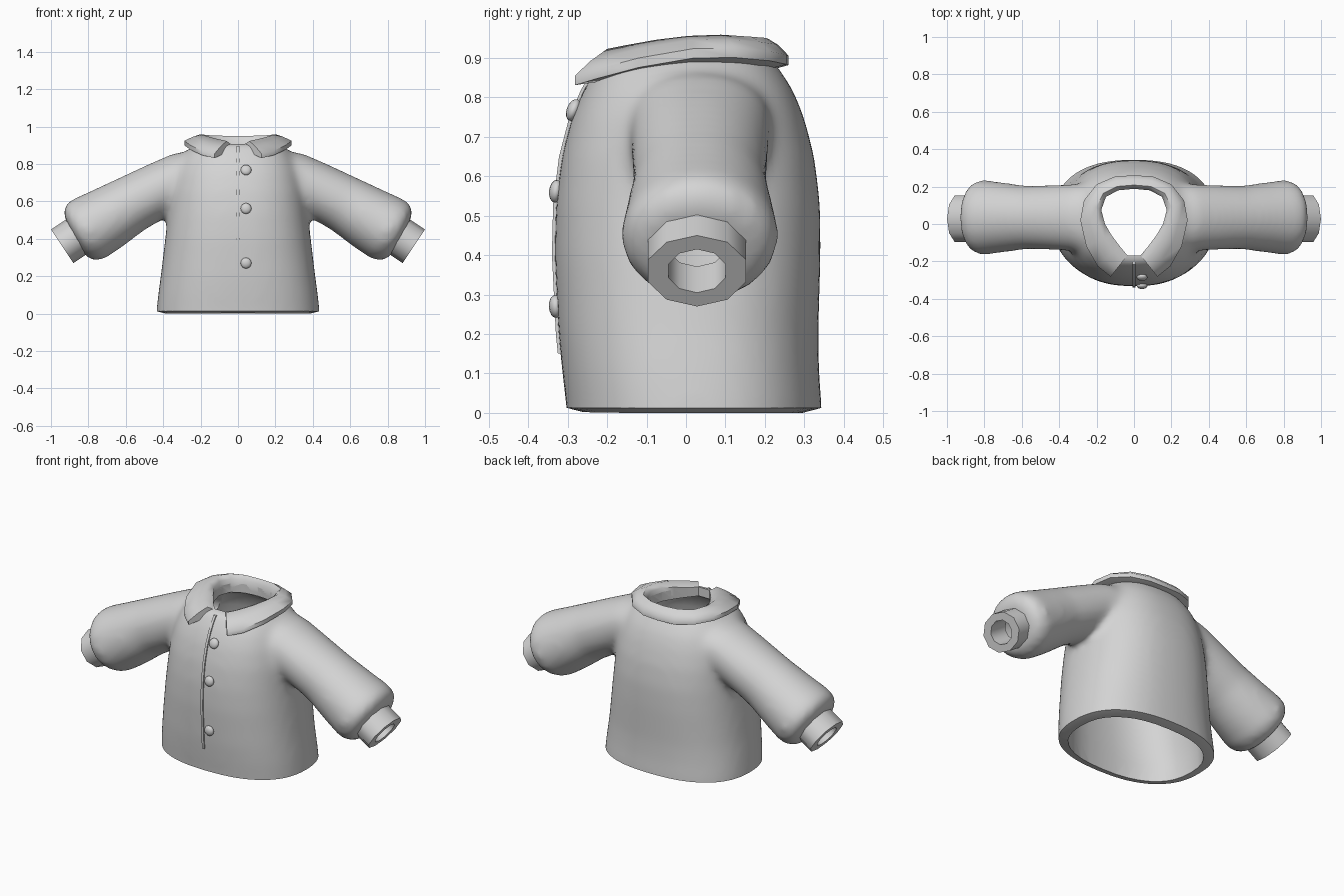
import bpy, bmesh, math
from mathutils import Vector

if "Cube" in bpy.data.objects:
    bpy.data.objects.remove(bpy.data.objects["Cube"])

grey = bpy.data.materials.new("grey cloth")
grey.diffuse_color = (0.66, 0.66, 0.66, 1)
grey.use_nodes = True
grey.node_tree.nodes["Principled BSDF"].inputs["Base Color"].default_value = grey.diffuse_color


def loft(name, rings):
    """Closed solid skinned over a list of point rings."""
    bm = bmesh.new()
    vs = [[bm.verts.new(p) for p in r] for r in rings]
    n = len(vs[0])
    for a, b in zip(vs, vs[1:]):
        for i in range(n):
            j = (i + 1) % n
            bm.faces.new((a[i], a[j], b[j], b[i]))
    bm.faces.new(vs[0])
    bm.faces.new(vs[-1])
    bmesh.ops.recalc_face_normals(bm, faces=bm.faces)
    me = bpy.data.meshes.new(name)
    bm.to_mesh(me)
    bm.free()
    ob = bpy.data.objects.new(name, me)
    bpy.context.collection.objects.link(ob)
    me.materials.append(grey)
    return ob


def select(ob):
    bpy.ops.object.select_all(action='DESELECT')
    ob.select_set(True)
    bpy.context.view_layer.objects.active = ob


def apply(ob, kind, **settings):
    m = ob.modifiers.new(kind, kind)
    for k, v in settings.items():
        setattr(m, k, v)
    select(ob)
    bpy.ops.object.modifier_apply(modifier=m.name)


def combine(ob, other, op):
    apply(ob, 'BOOLEAN', operation=op, object=other, solver='EXACT')
    bpy.data.objects.remove(other, do_unlink=True)


def smooth(ob, degrees):
    select(ob)
    bpy.ops.object.shade_smooth_by_angle(angle=math.radians(degrees))


def body_ring(z, hx, yf, yb, n=36, power=2.4):
    """Rounded-box outline: half width, front y and back y."""
    pts = []
    for i in range(n):
        t = math.tau * i / n
        c, s = math.cos(t), math.sin(t)
        x = math.copysign(abs(c) ** (2 / power), c) * hx
        y = math.copysign(abs(s) ** (2 / power), s) * (yb - yf) / 2
        pts.append(Vector((x, y + (yf + yb) / 2, z)))
    return pts


def arm_ring(side, x, z, r, ry, axis, n=20, y=.035):
    """Ring across a sleeve whose axis (x, z) slopes down and outward."""
    d = Vector(axis).normalized()
    up = Vector((-d.y, d.x))
    pts = []
    for i in range(n):
        t = math.tau * (i + 0.5) / n
        k = r * math.sin(t)
        pts.append(Vector((side * (x + up.x * k), y + ry * math.cos(t), z + up.y * k)))
    return pts


# Body outline: height, half width, front, back
BODY = [(-0.1, .437, -.295, .345), (0.01, .437, -.303, .345), (.1, .428, -.314, .338),
        (.2, .414, -.324, .336), (.4, .390, -.334, .342), (.53, .374, -.331, .341),
        (.65, .360, -.316, .326), (.75, .338, -.290, .300), (.82, .31, -.260, .272),
        (.87, .275, -.230, .238), (.91, .22, -.2, .212)]
# Sleeve outline: x, z, radius in the front plane, radius in y
SLEEVE = [(.12, .80, .09, .16), (.28, .737, .138, .182), (.43, .658, .150, .176),
          (.573, .584, .157, .171), (.70, .507, .173, .188), (.804, .449, .183, .203),
          (.85, .43, .168, .192), (.873, .412, .128, .142)]
SLOPE, CUFF_SLOPE = (.88, -.48), (.83, -.55)

# Collar lines, right half from front to back: neck edge and outer edge
NECK = [(.035, -.168, .912), (.075, -.12, .922), (.12, -.06, .935), (.155, 0, .945),
        (.175, .075, .948), (.15, .145, .943), (.085, .18, .940), (0, .188, .938)]
EDGE = [(.125, -.282, .855), (.195, -.225, .872), (.255, -.12, .90), (.287, .02, .924),
        (.268, .125, .925), (.20, .212, .917), (.10, .255, .908), (0, .26, .906)]

# Jacket: outer body and sleeves blended together
jacket = loft("jacket", [body_ring(*r) for r in BODY])
for s in (-1, 1):
    combine(jacket, loft("sleeve", [arm_ring(s, *r, SLOPE) for r in SLEEVE]), 'UNION')
apply(jacket, 'REMESH', mode='VOXEL', voxel_size=0.018)
apply(jacket, 'SMOOTH', factor=0.5, iterations=22)

# Hollow out the body, then the neck hole and sleeves, keeping an even wall
t = 0.05
inner = [body_ring(z, hx - t, yf + t, yb - t) for z, hx, yf, yb in BODY[1:9]]
inner[0] = body_ring(-.2, .387, -.253, .295)
inner.append(body_ring(.855, .205, -.175, .19))
combine(jacket, loft("body_cutter", inner), 'DIFFERENCE')
neck = [(x, y) for x, y, _ in NECK] + [(-x, y) for x, y, _ in NECK[-2::-1]]
combine(jacket, loft("neck_cutter", [[Vector((x, y, z)) for x, y in neck] for z in (.76, 1.05)]),
        'DIFFERENCE')
for s in (-1, 1):
    hole = [(x, z, max(r - .045, .06), max(ry - .045, .06)) for x, z, r, ry in SLEEVE[:6]]
    hole += [(.845, .421, .08, .085), (.93, .366, .08, .085)]
    combine(jacket, loft("sleeve_cutter", [arm_ring(s, *r, SLOPE) for r in hole]), 'DIFFERENCE')

# Trim the hem to a face that rises slightly toward the outside
hem = [body_ring(-.5, .487, -.353, .395), body_ring(.026, .487, -.353, .395),
       body_ring(0, .387, -.253, .295)]
combine(jacket, loft("hem_cutter", hem), 'DIFFERENCE')
smooth(jacket, 50)

# Cuffs: ten-sided tubes
for s, side in ((-1, "left"), (1, "right")):
    cuff = loft(side + "_cuff", [arm_ring(s, x, z, .108, .131, CUFF_SLOPE, 10, .028)
                                 for x, z in ((.84, .426), (.94, .36))])
    bore = loft("cuff_cutter", [arm_ring(s, x, z, .066, .076, CUFF_SLOPE, 10, .028)
                                for x, z in ((.75, .486), (1.03, .30))])
    combine(cuff, bore, 'DIFFERENCE')
    smooth(cuff, 42)


def collar_section(a, b, thick):
    """Cross-section rolling over from the neck edge to the outer edge."""
    a, b = Vector(a), Vector(b)

    def drop(p, h):
        return p - Vector((0, 0, h))
    crest = a.lerp(b, .28)
    crest.z = a.z + .011
    shoulder = a.lerp(b, .65)
    shoulder.z = a.z * .45 + b.z * .55 + .012
    return [drop(a, thick * 1.3), drop(a, .01), crest, shoulder, b, drop(b, .024),
            drop(a.lerp(b, .5), thick)]


# Collar: right half, then mirrored
half = [collar_section(a, b, .03 if i == 0 else .05) for i, (a, b) in enumerate(zip(NECK, EDGE))]
mirrored = [[Vector((-p.x, p.y, p.z)) for p in sec] for sec in half[-2::-1]]
smooth(loft("collar", half + mirrored), 56)


def front_y(z):
    """Front surface of the body at a height."""
    for a, b in zip(BODY, BODY[1:]):
        if a[0] <= z <= b[0]:
            return a[2] + (b[2] - a[2]) * (z - a[0]) / (b[0] - a[0])
    return BODY[-1][2]


# Placket: thin overlap strip down the front
strip = []
for z in (.15, .2, .3, .4, .53, .65, .75, .82, .87, .895):
    y = front_y(z)
    strip.append([Vector((x, y + d, z)) for x, d in ((-.007, .02), (.007, .02), (.007, -.006), (-.007, -.006))])
smooth(loft("placket", strip), 30)

# Buttons: flattened domes
for i, z in enumerate((.27, .562, .768)):
    tilt = math.atan2(front_y(z + .03) - front_y(z - .03), .06)
    bpy.ops.mesh.primitive_uv_sphere_add(segments=12, ring_count=8, radius=.029,
                                         location=(.043, front_y(z) - .003, z), rotation=(-tilt, 0, 0))
    button = bpy.context.object
    button.name = f"button_{i + 1}"
    button.scale = (1, .6, 1)
    button.data.materials.append(grey)
    smooth(button, 60)
